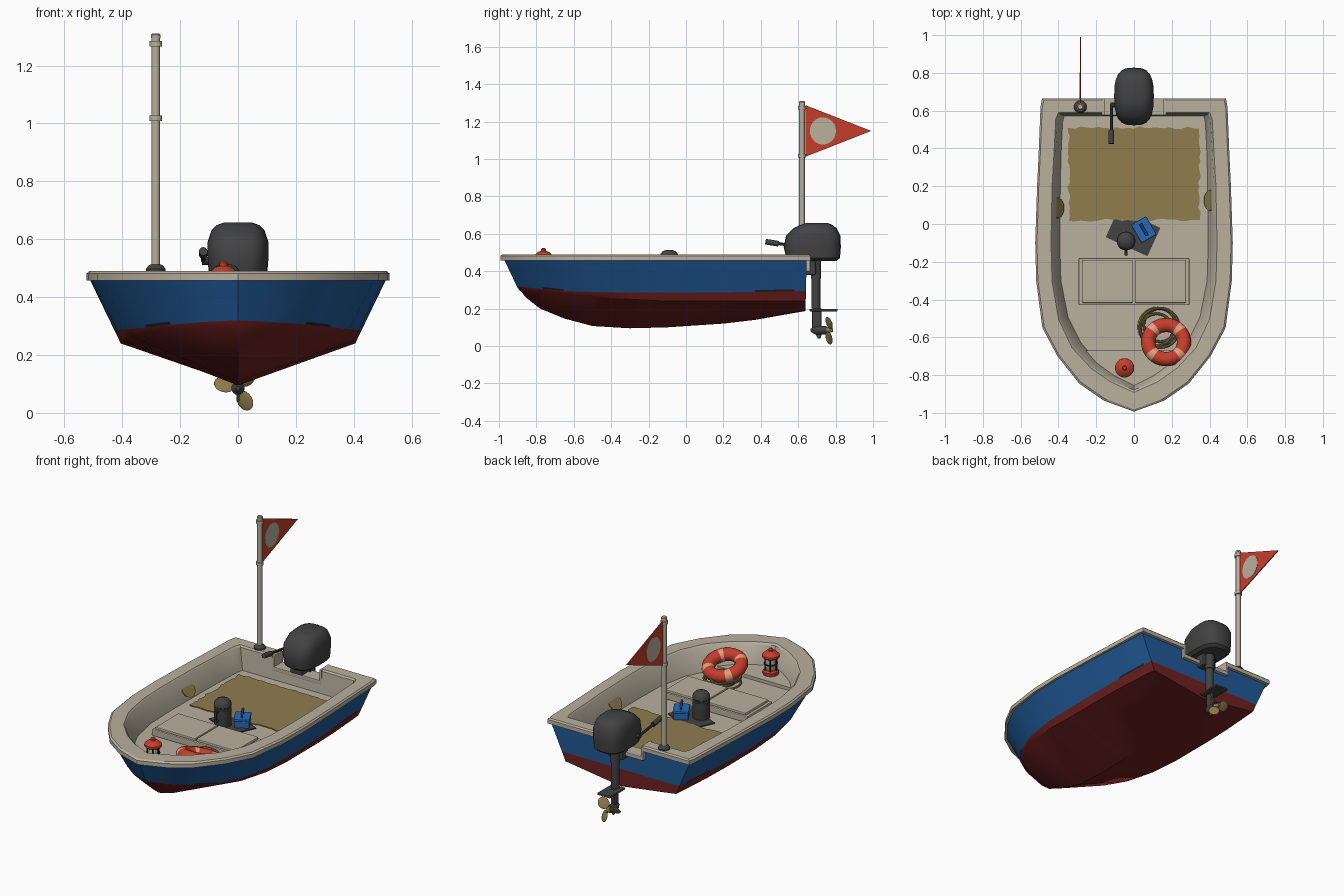
import bpy, bmesh, math, random
from mathutils import Vector, Matrix

if "Cube" in bpy.data.objects:
    bpy.data.objects.remove(bpy.data.objects["Cube"])

random.seed(4)


def mat(name, r, g, b):
    m = bpy.data.materials.new(name)
    m.diffuse_color = tuple((c / 255) ** 2.2 for c in (r, g, b)) + (1,)
    m.use_nodes = True
    m.node_tree.nodes["Principled BSDF"].inputs["Base Color"].default_value = m.diffuse_color
    return m


CREAM = mat("cream", 184, 175, 157)
BLUE = mat("hull blue", 38, 90, 150)
MAROON = mat("maroon", 112, 38, 38)
DARK = mat("dark grey", 68, 68, 68)
BLACK = mat("black", 40, 40, 42)
RED = mat("red", 196, 64, 48)
PEACH = mat("peach", 224, 158, 124)
KHAKI = mat("khaki", 142, 124, 80)
BRIGHT = mat("bright blue", 42, 106, 180)


def make(name, bm, mats, smooth=True):
    bmesh.ops.recalc_face_normals(bm, faces=bm.faces)
    me = bpy.data.meshes.new(name)
    bm.to_mesh(me)
    bm.free()
    ob = bpy.data.objects.new(name, me)
    bpy.context.collection.objects.link(ob)
    for m in mats:
        me.materials.append(m)
    if smooth:
        bpy.ops.object.select_all(action='DESELECT')
        ob.select_set(True)
        bpy.context.view_layer.objects.active = ob
        bpy.ops.object.shade_smooth_by_angle(angle=math.radians(35))
    return ob


def box(name, c, size, m, rot=0, bevel=0):
    bm = bmesh.new()
    bmesh.ops.create_cube(bm, size=1)
    bmesh.ops.scale(bm, vec=size, verts=bm.verts)
    if bevel:
        bmesh.ops.bevel(bm, geom=bm.edges[:], offset=bevel, segments=2, affect='EDGES', profile=0.5)
    bmesh.ops.transform(bm, matrix=Matrix.Translation(c) @ Matrix.Rotation(rot, 4, 'Z'), verts=bm.verts)
    return make(name, bm, [m], False)


def rod(name, a, b, r, m, r2=None, n=16):
    a, b = Vector(a), Vector(b)
    bm = bmesh.new()
    bmesh.ops.create_cone(bm, cap_ends=True, segments=n, radius1=r, radius2=r if r2 is None else r2, depth=(b - a).length)
    q = (b - a).to_track_quat('Z', 'Y').to_matrix().to_4x4()
    bmesh.ops.transform(bm, matrix=Matrix.Translation((a + b) / 2) @ q, verts=bm.verts)
    return make(name, bm, [m])


def loft(name, loops, mats, idx=lambda row, seg: 0, cap0=True):
    bm = bmesh.new()
    rows = [[bm.verts.new(p) for p in lp] for lp in loops]
    n = len(rows[0])
    for i in range(len(rows) - 1):
        for k in range(n):
            f = bm.faces.new((rows[i][k], rows[i][(k + 1) % n], rows[i + 1][(k + 1) % n], rows[i + 1][k]))
            f.material_index = idx(i, k)
    bm.faces.new(rows[-1])
    if cap0:
        bm.faces.new(rows[0])
    bmesh.ops.remove_doubles(bm, verts=bm.verts, dist=1e-5)
    return make(name, bm, mats)


def lathe(name, c, prof, m, n=20):
    return loft(name, [[(c[0] + r * math.cos(2 * math.pi * k / n), c[1] + r * math.sin(2 * math.pi * k / n), z)
                        for k in range(n)] for r, z in prof], [m])


def torus(name, M, R, r, mats, idx=lambda a: 0, n=32, k=12):
    bm = bmesh.new()
    g = [[bm.verts.new(M @ Vector(((R + r * math.cos(b)) * math.cos(a), (R + r * math.cos(b)) * math.sin(a), r * math.sin(b))))
          for b in [2 * math.pi * j / k for j in range(k)]] for a in [2 * math.pi * i / n for i in range(n)]]
    for i in range(n):
        for j in range(k):
            f = bm.faces.new((g[i][j], g[(i + 1) % n][j], g[(i + 1) % n][(j + 1) % k], g[i][(j + 1) % k]))
            f.material_index = idx(360 * (i + .5) / n)
    return make(name, bm, mats)


def plate(name, pts, d, m):
    """Flat outline thickened along vector d."""
    bm = bmesh.new()
    f = bm.faces.new([bm.verts.new(p) for p in pts])
    r = bmesh.ops.extrude_face_region(bm, geom=[f])
    bmesh.ops.translate(bm, vec=d, verts=[v for v in r['geom'] if isinstance(v, bmesh.types.BMVert)])
    if f.is_valid is False or len(bm.faces) == len(pts) + 1:
        bm.faces.new([v for v in bm.verts][:len(pts)])
    return make(name, bm, [m], False)


# Hull lines from bow to stern, starboard side
FLOOR = .345
YS = [-.90, -.85, -.76, -.65, -.5, -.3, -.1, .2, .37, .58, .64]
chine = list(zip([0, .12, .23, .31, .37, .40, .405, .405, .40, .385, .38], YS,
                 [.31, .305, .295, .28, .265, .25, .24, .24, .24, .24, .24]))
keel = list(zip([0] * 11, [-.90, -.85, -.78, -.65, -.5, -.3, -.1, .2, .37, .58, .64],
                [.31, .255, .2, .147, .107, .095, .1, .12, .14, .177, .187]))
gun = list(zip([0, .15, .28, .39, .47, .505, .51, .50, .492, .48, .476],
               [-.97, -.915, -.83, -.70, -.54, -.3, -.1, .2, .37, .58, .645], [.457] * 11))
outer = [(0, -.993), (.16, -.935), (.29, -.845), (.405, -.70), (.485, -.55), (.518, -.3), (.523, -.1), (.513, .2),
         (.505, .37), (.495, .62), (.487, .665)]
inner = [(0, -.88), (.12, -.825), (.22, -.755), (.32, -.65), (.39, -.5), (.425, -.3), (.43, -.1), (.425, .2),
         (.415, .37), (.405, .55), (.39, .582)]
sole = [(0, -.85), (.1, -.80), (.19, -.735), (.28, -.63), (.35, -.49), (.387, -.3), (.393, -.1), (.39, .2),
        (.386, .37), (.378, .54), (.37, .572)]


def lerp(a, b, t):
    return [tuple(p + (q - p) * t for p, q in zip(u, v)) for u, v in zip(a, b)]


def at(pts, z):
    return [(p[0], p[1], z) for p in pts]


def whole(pts):
    return list(pts) + [(-p[0], p[1], p[2]) for p in reversed(pts[1:])]


def line_at(zs):
    return [tuple(c[i] + (g[i] - c[i]) * (z - c[2]) / (g[2] - c[2]) for i in range(3)) for c, g, z in zip(chine, gun, zs)]


wl = [.32, .314, .305, .295, .29, .286, .285, .287, .289, .293, .295]
rows = [keel, chine, line_at(wl), line_at([z + .01 for z in wl]), gun, at(outer, .457), at(outer, .482),
        at(lerp(outer, inner, .1), .49), at(lerp(outer, inner, .9), .49), at(inner, .48), at(sole, FLOOR)]


def hull_index(row, seg):
    if row < 2:
        return 2
    if row == 2 and seg in (2, 8, 12, 18):
        return 3
    return 1 if row < 4 else 0


hull = loft("hull", [whole(r) for r in rows], [CREAM, BLUE, MAROON, BLACK], hull_index, False)

# Motor notch in the transom
cut = box("notch_cutter", (0, .65, .52), (.32, .3, .2), CREAM)
cut.hide_render = True
mod = hull.modifiers.new("notch", 'BOOLEAN')
mod.operation, mod.object, mod.solver = 'DIFFERENCE', cut, 'EXACT'
bpy.context.view_layer.objects.active = hull
bpy.ops.object.modifier_apply(modifier="notch")
bpy.data.objects.remove(cut)
box("notch_sill", (0, .62, .41), (.34, .09, .025), CREAM, bevel=.004)
for s in (-1, 1):
    box("notch_side", (s * .163, .62, .444), (.016, .09, .09), CREAM, bevel=.004)

# Bow deck, bench and floor coverings
plate("bow_deck", [(-.255, -.67, FLOOR), (.255, -.67, FLOOR), (.2, -.735, FLOOR), (.108, -.81, FLOOR), (0, -.86, FLOOR),
                   (-.108, -.81, FLOOR), (-.2, -.735, FLOOR)], (0, 0, .02), CREAM)
box("bench_base", (0, -.305, .363), (.585, .25, .04), CREAM, bevel=.005)
for s in (-1, 1):
    box("bench_lid", (s * .14, -.305, .388), (.272, .225, .018), CREAM, bevel=.005)
edge = lambda: random.uniform(-.008, .008)
n = 22
mat_pts = [(-.345 + .69 * i / n, .02 + edge(), FLOOR) for i in range(n)]
mat_pts += [(.345 + edge(), .02 + .49 * i / n, FLOOR) for i in range(n)]
mat_pts += [(.345 - .69 * i / n, .51 + edge(), FLOOR) for i in range(n)]
mat_pts += [(-.345 + edge(), .51 - .49 * i / n, FLOOR) for i in range(n)]
plate("floor_mat", mat_pts, (0, 0, .006), KHAKI)
box("dark_cloth", (-.005, -.045, FLOOR + .003), (.243, .165, .006), DARK, math.radians(-24.5))
for s, y in ((-1, .085), (1, .125)):
    pts = [(s * (.405 + .033 * math.sin(a) * .9), y + .055 * math.cos(a), .405 + .04 * math.sin(a))
           for a in [math.pi * k / 5 for k in range(10)]]
    plate("wall_patch", pts, (-s * .006, 0, 0), KHAKI)

# Flask with handle
lathe("flask", (-.042, -.09), [(.048, .345), (.05, .355), (.05, .455), (.045, .46), (.045, .466), (.05, .47),
                               (.048, .49), (.036, .506), (.015, .514)], DARK)
for z in (.39, .45):
    rod("flask_handle_arm", (-.042, -.13, z), (-.042, -.163, z), .008, DARK, n=8)
rod("flask_handle", (-.042, -.16, .385), (-.042, -.16, .455), .009, DARK, n=8)

# Tackle box
R = math.radians(-35)
box("tackle_box", (.052, -.03, .373), (.085, .105, .044), BRIGHT, math.radians(30), .005)
box("tackle_lid", (.052, -.03, .4), (.092, .112, .014), BRIGHT, math.radians(30), .005)
for t in (-1, 1):
    d = Vector((-math.sin(math.radians(30)), math.cos(math.radians(30)), 0)) * .03 * t
    rod("tackle_handle_post", Vector((.052, -.03, .4)) + d, Vector((.052, -.03, .432)) + d, .006, BRIGHT, n=8)
d = Vector((-.5, .866, 0)) * .036
rod("tackle_handle", Vector((.052, -.03, .432)) - d, Vector((.052, -.03, .432)) + d, .008, BRIGHT, n=8)

# Life ring and rope coil
torus("life_ring", Matrix.Translation((.17, -.625, .41)) @ Matrix.Rotation(math.radians(-18), 4, 'X'), .095, .038,
      [RED, PEACH], lambda a: int(abs(a % 90 - 45) < 13), 40, 14)
for i, (x, y, r) in enumerate([(.125, -.545, .1), (.14, -.535, .088), (.12, -.56, .085), (.135, -.55, .105)]):
    tilt = Matrix.Rotation(.06 * (i - 1.5), 4, 'Y')
    torus("rope_loop", Matrix.Translation((x, y, .356 + .007 * i)) @ tilt, r, .007, [KHAKI], n=28, k=8)

# Lantern
L = (-.05, -.762)
lathe("lantern_base", L, [(.044, .365), (.046, .37), (.046, .385), (.036, .395)], RED)
lathe("lantern_glass", L, [(.026, .39), (.03, .41), (.03, .445), (.026, .47)], CREAM)
for k in range(6):
    x, y = L[0] + .036 * math.cos(k * math.pi / 3), L[1] + .036 * math.sin(k * math.pi / 3)
    rod("lantern_bar", (x, y, .388), (x, y, .475), .004, BLACK, n=6)
torus("lantern_hoop", Matrix.Translation((*L, .43)), .037, .004, [BLACK], n=20, k=6)
lathe("lantern_cap", L, [(.046, .468), (.051, .474), (.05, .485), (.03, .503), (.014, .508), (.014, .518), (.008, .524)], RED)

# Flagpole and pennant
P = (-.284, .62)
lathe("pole_base", P, [(.034, .488), (.034, .497), (.024, .51), (.02, .512)], DARK)
lathe("flagpole", P, [(.015, .5), (.015, 1.3), (.015, 1.308)], CREAM, 16)
for z in (1.018, 1.275):
    lathe("pole_collar", P, [(.022, z - .009), (.022, z + .009)], CREAM, 16)
lathe("pole_cap", P, [(.017, 1.295), (.017, 1.305), (.012, 1.311)], CREAM, 16)
plate("pennant", [(-.287, .638, 1.012), (-.287, .99, 1.15), (-.287, .638, 1.288)], (.006, 0, 0), RED)
plate("pennant_disc", [(-.2885, .732 + .07 * math.cos(a), 1.15 + .073 * math.sin(a))
                       for a in [k * math.pi / 12 for k in range(24)]], (.009, 0, 0), CREAM)

# Outboard motor cowl
cowl = []
for z, y, hy, hx in [(.455, .68, .125, .08), (.47, .68, .143, .1), (.53, .675, .153, .105), (.59, .68, .145, .105),
                     (.63, .69, .115, .092), (.648, .697, .085, .075), (.657, .70, .06, .05)]:
    ring = []
    for k in range(24):
        c, s = math.cos(k * math.pi / 12), math.sin(k * math.pi / 12)
        ring.append((hx * math.copysign(abs(c) ** .65, c), y + hy * math.copysign(abs(s) ** .75, s), z))
    cowl.append(ring)
loft("motor_cowl", cowl, [DARK])

# Motor leg, clamp and gearcase
box("motor_clamp", (0, .665, .425), (.1, .06, .09), DARK, bevel=.008)
box("clamp_hook", (0, .60, .435), (.08, .06, .03), DARK, bevel=.006)
rod("motor_neck", (0, .695, .36), (0, .695, .46), .028, DARK)
rod("motor_tube", (0, .695, .33), (0, .695, .42), .021, CREAM)
rod("motor_leg", (0, .695, .2), (0, .695, .385), .024, DARK)
box("cavitation_plate", (0, .735, .192), (.09, .15, .013), DARK, bevel=.004)
box("lower_leg", (0, .70, .14), (.026, .05, .13), DARK, bevel=.008)
rod("gearcase", (0, .69, .085), (0, .75, .085), .023, DARK)
rod("gearcase_nose", (0, .69, .085), (0, .665, .085), .023, DARK, .007)
plate("skeg", [(-.005, .685, .08), (-.005, .73, .08), (-.005, .72, .04), (-.005, .705, .04)], (.01, 0, 0), DARK)

# Propeller
rod("propeller_hub", (0, .745, .085), (0, .785, .085), .018, KHAKI, .01)
for deg in (-61, 165, 50):
    bm = bmesh.new()
    bmesh.ops.create_uvsphere(bm, u_segments=14, v_segments=8, radius=1)
    M = (Matrix.Translation((0, .765, .085)) @ Matrix.Rotation(math.radians(-deg), 4, 'Y')
         @ Matrix.Translation((.049, 0, 0)) @ Matrix.Rotation(math.radians(35), 4, 'X')
         @ Matrix.Diagonal((.037, .005, .032, 1)))
    bmesh.ops.transform(bm, matrix=M, verts=bm.verts)
    make("propeller_blade", bm, [KHAKI])

# Tiller
rod("tiller_bracket", (-.125, .63, .525), (-.05, .63, .525), .014, DARK, n=10)
rod("tiller_arm", (-.12, .635, .527), (-.12, .48, .55), .008, DARK, n=10)
rod("tiller_grip", (-.12, .495, .547), (-.12, .425, .558), .015, DARK, n=12)
